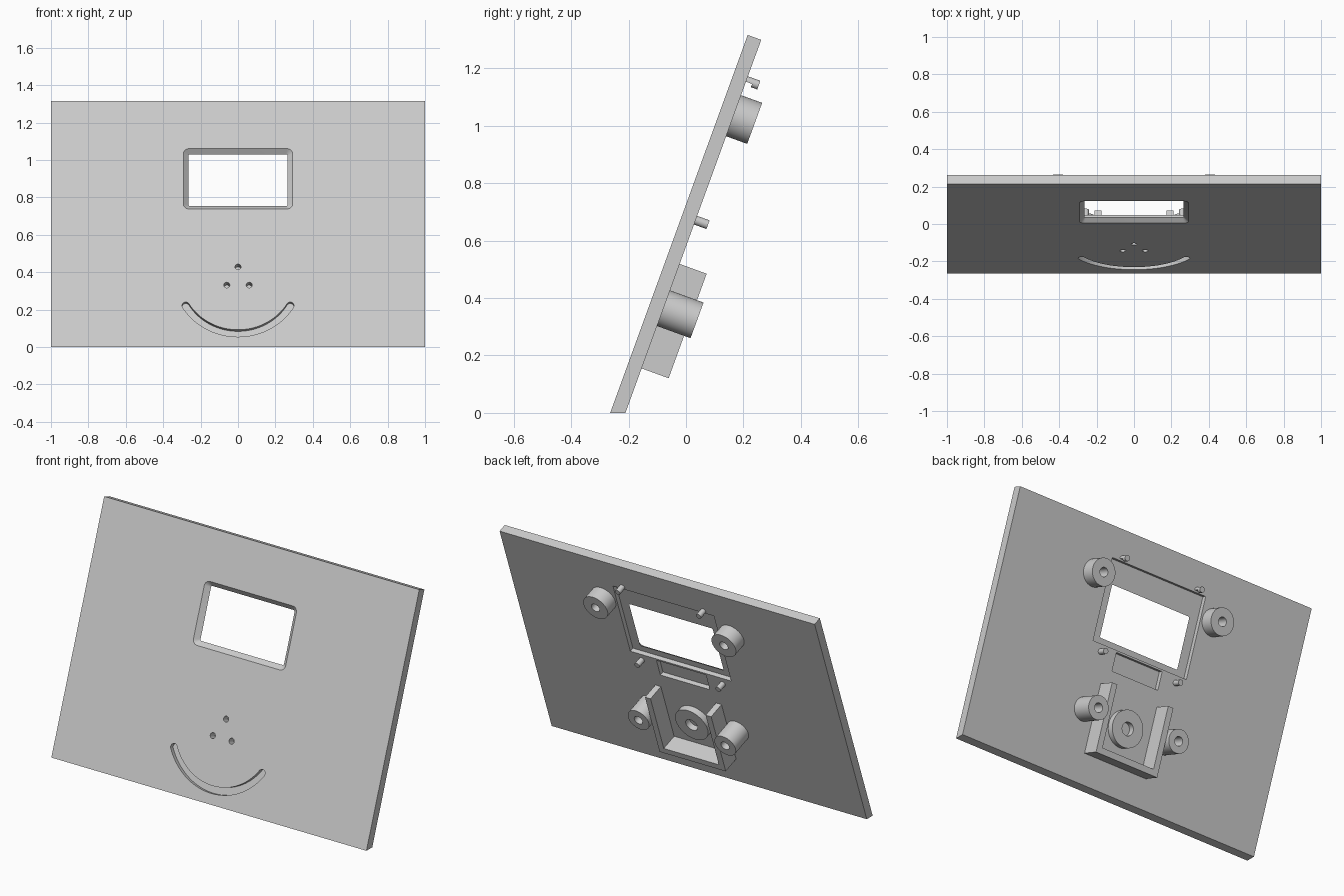
import bpy, bmesh
from math import pi, sin, cos, radians, tan
from mathutils import Matrix

if "Cube" in bpy.data.objects:
    bpy.data.objects.remove(bpy.data.objects["Cube"])

TILT = radians(20)
THICK, HEIGHT = 0.05, 1.40
# Panel space: x across, v up the panel, depth measured backwards from the front face
PANEL_SPACE = Matrix.Translation((0, -0.264, 0)) @ Matrix.Rotation(pi / 2 - TILT, 4, 'X')

grey = bpy.data.materials.new("light_grey")
grey.use_nodes = True
grey.diffuse_color = (0.6, 0.6, 0.6, 1)
grey.node_tree.nodes["Principled BSDF"].inputs["Base Color"].default_value = (0.6, 0.6, 0.6, 1)


def loft(name, near, far, d0, d1):
    """Solid between two outlines of equal length at depths d0 and d1."""
    bm = bmesh.new()
    a = [bm.verts.new((x, v, -d0)) for x, v in near]
    b = [bm.verts.new((x, v, -d1)) for x, v in far]
    bm.faces.new(a)
    bm.faces.new(b[::-1])
    n = len(a)
    for i in range(n):
        j = (i + 1) % n
        bm.faces.new((a[j], a[i], b[i], b[j]))
    bmesh.ops.recalc_face_normals(bm, faces=bm.faces)
    mesh = bpy.data.meshes.new(name)
    bm.to_mesh(mesh)
    bm.free()
    mesh.materials.append(grey)
    ob = bpy.data.objects.new(name, mesh)
    ob.matrix_world = PANEL_SPACE
    bpy.context.collection.objects.link(ob)
    return ob


def prism(name, outline, d0, d1):
    return loft(name, outline, outline, d0, d1)


def rect(x0, x1, v0, v1):
    return [(x0, v0), (x1, v0), (x1, v1), (x0, v1)]


def disc(x, v, r, n=48):
    return [(x + r * cos(2 * pi * i / n), v + r * sin(2 * pi * i / n)) for i in range(n)]


def rounded(half, v0, v1, r, n=8):
    pts = []
    corners = [(half - r, v1 - r), (r - half, v1 - r), (r - half, v0 + r), (half - r, v0 + r)]
    for k, (cx, cv) in enumerate(corners):
        for i in range(n + 1):
            t = pi / 2 * (k + i / n)
            pts.append((cx + r * cos(t), cv + r * sin(t)))
    return pts


def smile(cv, radius, half_width, half_angle, n=40, cap=8):
    """Arc-shaped slot outline with round ends."""
    def at(t, r):
        return (r * sin(t), cv - r * cos(t))
    angles = [half_angle * (2 * i / n - 1) for i in range(n + 1)]
    pts = [at(t, radius + half_width) for t in angles]
    for side in (1, -1):
        cx, cy = at(side * half_angle, radius)
        start = side * half_angle - pi / 2 if side > 0 else -half_angle + pi / 2
        for i in range(1, cap):
            t = start + pi * i / cap
            pts.append((cx + half_width * cos(t), cy + half_width * sin(t)))
        if side > 0:
            pts += [at(t, radius - half_width) for t in reversed(angles)]
    return pts


def cut(target, *cutters):
    for c in cutters:
        mod = target.modifiers.new("cut", 'BOOLEAN')
        mod.operation, mod.solver, mod.object = 'DIFFERENCE', 'EXACT', c
        bpy.context.view_layer.objects.active = target
        bpy.ops.object.modifier_apply(modifier=mod.name)
        bpy.data.objects.remove(c)


# Tilted panel, with its foot cut level
panel = loft("panel", rect(-1, 1, 0, HEIGHT), rect(-1, 1, THICK * tan(TILT), HEIGHT), 0, THICK)

# Bevelled window, rear screen pocket and connector notch
cut(panel,
    loft("window", rounded(0.298, 0.780, 1.133, 0.035), rounded(0.263, 0.812, 1.103, 0.006), -0.005, 0.027),
    prism("screen_pocket", rect(-0.32, 0.32, 0.773, 1.235), 0.025, 0.07),
    prism("notch", rect(-0.157, 0.157, 0.658, 0.762), 0.025, 0.07))

# Smile groove and three sound holes on the front
SOUND_V = 0.387
cut(panel, prism("smile_groove", smile(0.404, 0.326, 0.02, radians(59)), -0.01, 0.025))
for k in range(3):
    t = pi / 2 + k * 2 * pi / 3
    cut(panel, prism("sound_hole", disc(0.069 * cos(t), SOUND_V + 0.069 * sin(t), 0.016, 24), -0.01, 0.055))

# Screw bosses and screen pins, mirrored left and right
for side, label in ((1, "left"), (-1, "right")):
    for place, x, v, r, end in (("upper", 0.407, 1.119, 0.076, 0.128), ("lower", 0.275, 0.406, 0.066, 0.174)):
        boss = prism(f"{place}_boss_{label}", disc(side * x, v, r), 0.045, end)
        cut(boss, prism("screw_hole", disc(side * x, v, 0.026, 32), 0.055, 0.3))
    for place, v in (("upper", 1.249), ("lower", 0.732)):
        pin = prism(f"{place}_pin_{label}", disc(side * 0.257, v, 0.016, 24), 0.045, 0.096)
        if place == "upper":
            cut(pin, prism("clip_step", rect(-1, 1, 1.1, 1.245), 0.03, 0.0725))

# U-shaped bracket behind the sound holes
outer, inner, low, floor, top = 0.21, 0.175, 0.183, 0.218, 0.57
prism("bracket", [(-outer, low), (outer, low), (outer, top), (inner, top),
                  (inner, floor), (-inner, floor), (-inner, top), (-outer, top)], 0.045, 0.15)

# Round sounder seat inside the bracket
seat = prism("sounder_ring", disc(0, SOUND_V, 0.102), 0.045, 0.086)
cut(seat, prism("ring_hole", disc(0, SOUND_V, 0.037), 0.052, 0.2))

# Smooth the round walls, keep the edges crisp
for ob in bpy.context.scene.objects:
    ob.select_set(ob.type == 'MESH')
bpy.context.view_layer.objects.active = panel
bpy.ops.object.shade_smooth_by_angle(angle=radians(30))
